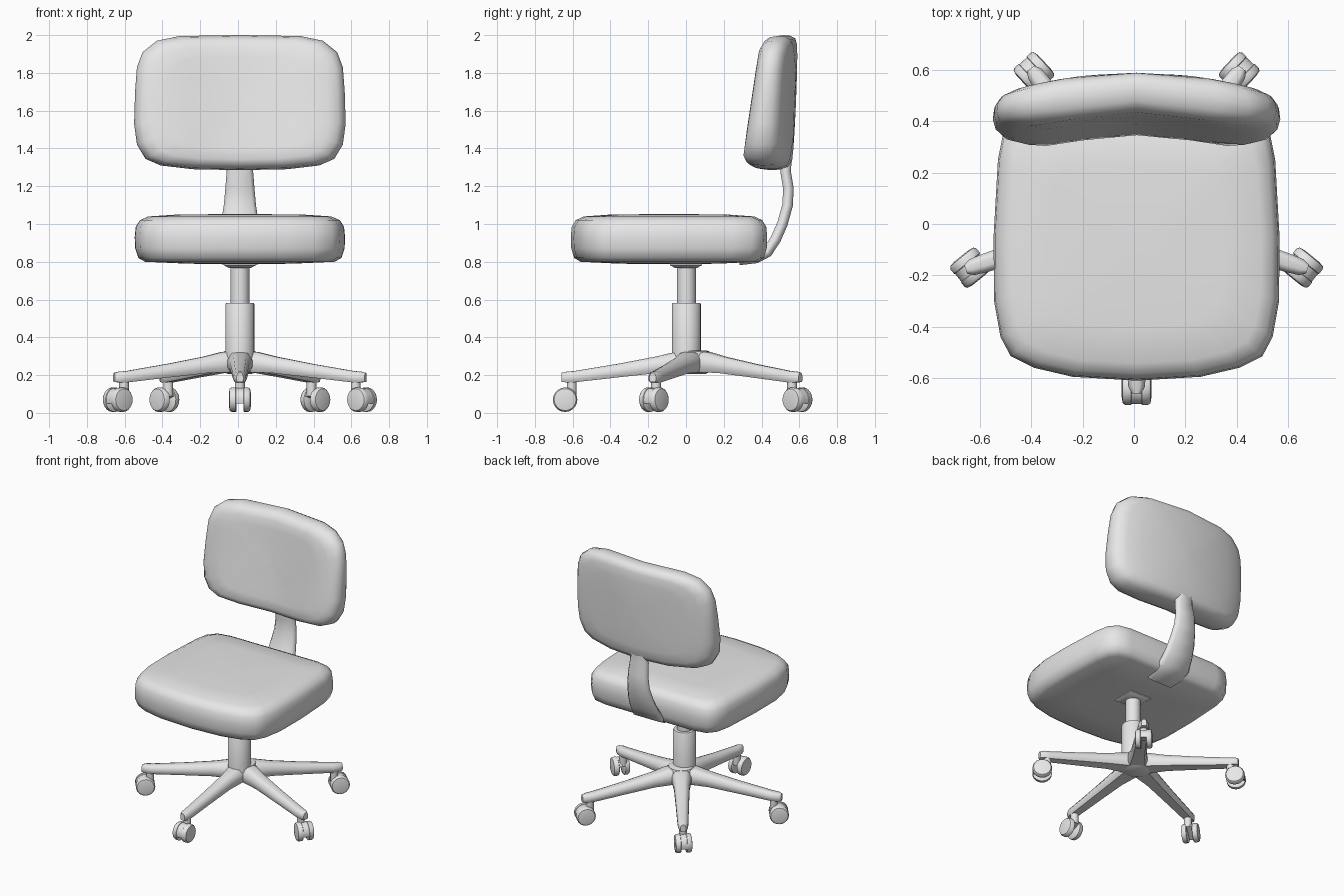
import bpy, bmesh, math
from mathutils import Vector, Matrix

cube = bpy.data.objects.get("Cube")
if cube:
    bpy.data.objects.remove(cube, do_unlink=True)

grey = bpy.data.materials.new("plain grey")
grey.use_nodes = True
grey.diffuse_color = (0.8, 0.8, 0.8, 1)
grey.node_tree.nodes["Principled BSDF"].inputs["Base Color"].default_value = (0.8, 0.8, 0.8, 1)

CX = 0.01  # sideways centre of the chair


def finish(name, bm, angle=40):
    bmesh.ops.recalc_face_normals(bm, faces=bm.faces)
    mesh = bpy.data.meshes.new(name)
    bm.to_mesh(mesh)
    bm.free()
    mesh.materials.append(grey)
    obj = bpy.data.objects.new(name, mesh)
    bpy.context.collection.objects.link(obj)
    bpy.ops.object.select_all(action='DESELECT')
    obj.select_set(True)
    bpy.context.view_layer.objects.active = obj
    bpy.ops.object.shade_smooth_by_angle(angle=math.radians(angle))
    return obj


def add_loft(bm, rings, matrix=Matrix()):
    """Skin a list of equal closed rings and cap both ends."""
    loops = [[bm.verts.new(matrix @ Vector(p)) for p in ring] for ring in rings]
    for a, b in zip(loops, loops[1:]):
        for i in range(len(a)):
            j = (i + 1) % len(a)
            bm.faces.new((a[i], a[j], b[j], b[i]))
    bm.faces.new(loops[0])
    bm.faces.new(loops[-1])


def loft(name, rings, angle=40):
    bm = bmesh.new()
    add_loft(bm, rings)
    return finish(name, bm, angle)


def lathe_rings(profile, sides=24):
    """Rings around z from (radius, height) pairs."""
    return [[(r * math.cos(math.tau * i / sides), r * math.sin(math.tau * i / sides), h)
             for i in range(sides)] for r, h in profile]


def mirrored(half):
    """Close a half outline whose ends lie on the middle line."""
    return half + [(-x, v) for x, v in reversed(half[1:-1])]


def rounded_section(w, t, corner=0.35):
    """Rounded rectangle, half width w and half thickness t."""
    c = t * corner
    half = [(w - c, -t), (w, -t + c), (w, t - c), (w - c, t)]
    return half + [(-x, y) for x, y in reversed(half)]


# Seat cushion: one outline stacked upwards
seat_outline = mirrored([(0, -.61), (.25, -.595), (.40, -.56), (.49, -.515), (.53, -.44),
                         (.555, -.3), (.557, -.05), (.54, .25), (.52, .35), (.47, .41),
                         (.37, .43), (0, .43)])
seat_rings = [(.05, .787), (.5, .79), (.9, .80), (.965, .82), (.995, .87), (1, .93),
              (.99, .985), (.95, 1.02), (.87, 1.04), (.6, 1.05), (.05, 1.053)]
loft("seat", [[(CX + x * s, -.09 + (y + .09) * s, z) for x, y in seat_outline]
              for s, z in seat_rings], 80)

# Backrest: one outline skinned from front to back over a curved, leaning slab
back_outline = mirrored([(0, 1.285), (.25, 1.29), (.42, 1.31), (.5, 1.345), (.545, 1.42),
                         (.56, 1.53), (.555, 1.7), (.545, 1.83), (.515, 1.91), (.44, 1.97),
                         (.32, 1.995), (0, 2.0)])


def back_depth(x, z, t):
    h = (z - 1.35) / .6
    front = .345 + .09 * h - .045 * min(1, (abs(x) / .35) ** 1.5)
    rear = .565 + .045 * h - .02 * h * h - .28 * x * x
    return front + (rear - front) * t


back_rings = [(.05, 0), (.3, 0), (.5, 0), (.68, 0), (.84, .01), (.93, .09), (.98, .25), (1, .5),
              (.99, .75), (.95, .92), (.86, .99), (.68, 1), (.5, 1), (.3, 1), (.05, 1)]
rings = []
for s, t in back_rings:
    flat = [(x * s, 1.64 + (z - 1.64) * s) for x, z in back_outline]
    rings.append([(CX + x, back_depth(x, z, t), z) for x, z in flat])
loft("backrest", rings, 80)

# Back support: strip bent up from under the seat, given as (y, z, half width)
path = [(.28, .81, .11), (.37, .82, .12), (.43, .85, .12), (.475, .92, .11), (.51, 1.0, .10),
        (.538, 1.1, .085), (.542, 1.19, .077), (.527, 1.28, .07), (.535, 1.38, .06)]
rings = []
for i, (y, z, w) in enumerate(path):
    a, b = path[max(i - 1, 0)], path[min(i + 1, len(path) - 1)]
    along = Vector((0, b[0] - a[0], b[1] - a[1])).normalized()
    out = along.cross(Vector((1, 0, 0)))
    rings.append([Vector((CX + u, y, z)) + out * v for u, v in rounded_section(w, .028, .7)])
loft("back_support", rings, 50)

# Gas column, outer sleeve and mounting plate
for name, profile in (("column", [(.05, .5), (.05, .79)]),
                      ("column_sleeve", [(.077, .25), (.077, .575), (.073, .582)])):
    loft(name, lathe_rings(profile)).location = (CX, .002, 0)
loft("mounting_plate", [[(CX + w * sx, w * sy, z) for sx, sy in ((-1, -1), (1, -1), (1, 1), (-1, 1))]
                        for w, z in ((.06, .768), (.085, .782), (.085, .80))])

# Five-legged base
BASE = Vector((CX, .04, 0))
hub = loft("base_hub", lathe_rings([(.06, .205), (.095, .22), (.1, .28), (.085, .325), (.07, .33)]), 50)
hub.location = BASE

# Leg stations: (radius, half width, bottom, top)
stations = [(.0, .07, .215, .325), (.1, .065, .215, .322), (.2, .052, .21, .298), (.4, .044, .188, .26),
            (.63, .036, .162, .222), (.675, .032, .162, .218), (.70, .018, .163, .212)]
leg_section = [(-.75, 0), (.75, 0), (1, .25), (1, .6), (.65, .95), (.3, 1), (-.3, 1), (-.65, .95),
               (-1, .6), (-1, .25)]


def build_leg(name, angle):
    turn = Matrix.Translation(BASE) @ Matrix.Rotation(angle, 4, 'Z')
    bm = bmesh.new()
    add_loft(bm, [[(r, w * u, lo + (hi - lo) * v) for u, v in leg_section]
                  for r, w, lo, hi in stations], turn)
    finish(name, bm, 50)


def build_caster(name, angle, yaw):
    radial = Matrix.Rotation(angle, 4, 'Z')
    bm = bmesh.new()
    # swivel post
    add_loft(bm, lathe_rings([(.026, .09), (.026, .17)], 12),
             Matrix.Translation(BASE + radial @ Vector((.645, 0, 0))))
    # twin wheels with rounded outer rims
    place = Matrix.Translation(BASE + radial @ Vector((.68, 0, .07))) @ Matrix.Rotation(yaw, 4, 'Z')
    for side in (-1, 1):
        tilt = Matrix.Rotation(-side * math.pi / 2, 4, 'X')
        add_loft(bm, lathe_rings([(.06, .018), (.065, .022), (.065, .044), (.058, .054), (.035, .058)], 20),
                 place @ tilt)
    # hood joining the wheels over the upper inner half
    arc = [(.062 * math.cos(a), .062 * math.sin(a)) for a in
           [math.pi * (i / 10 - .1) for i in range(11)]]
    add_loft(bm, [[(x, y, z) for x, z in arc] for y in (-.025, .025)], place)
    finish(name, bm, 40)


# Direction of each leg and heading of its caster, in degrees
legs = {"front": (-90, -90), "left": (-18, -39), "right": (198, 219),
        "rear_left": (54, 47), "rear_right": (126, 133)}
for side, (angle, yaw) in legs.items():
    build_leg(side + "_leg", math.radians(angle))
    build_caster(side + "_caster", math.radians(angle), math.radians(yaw))
